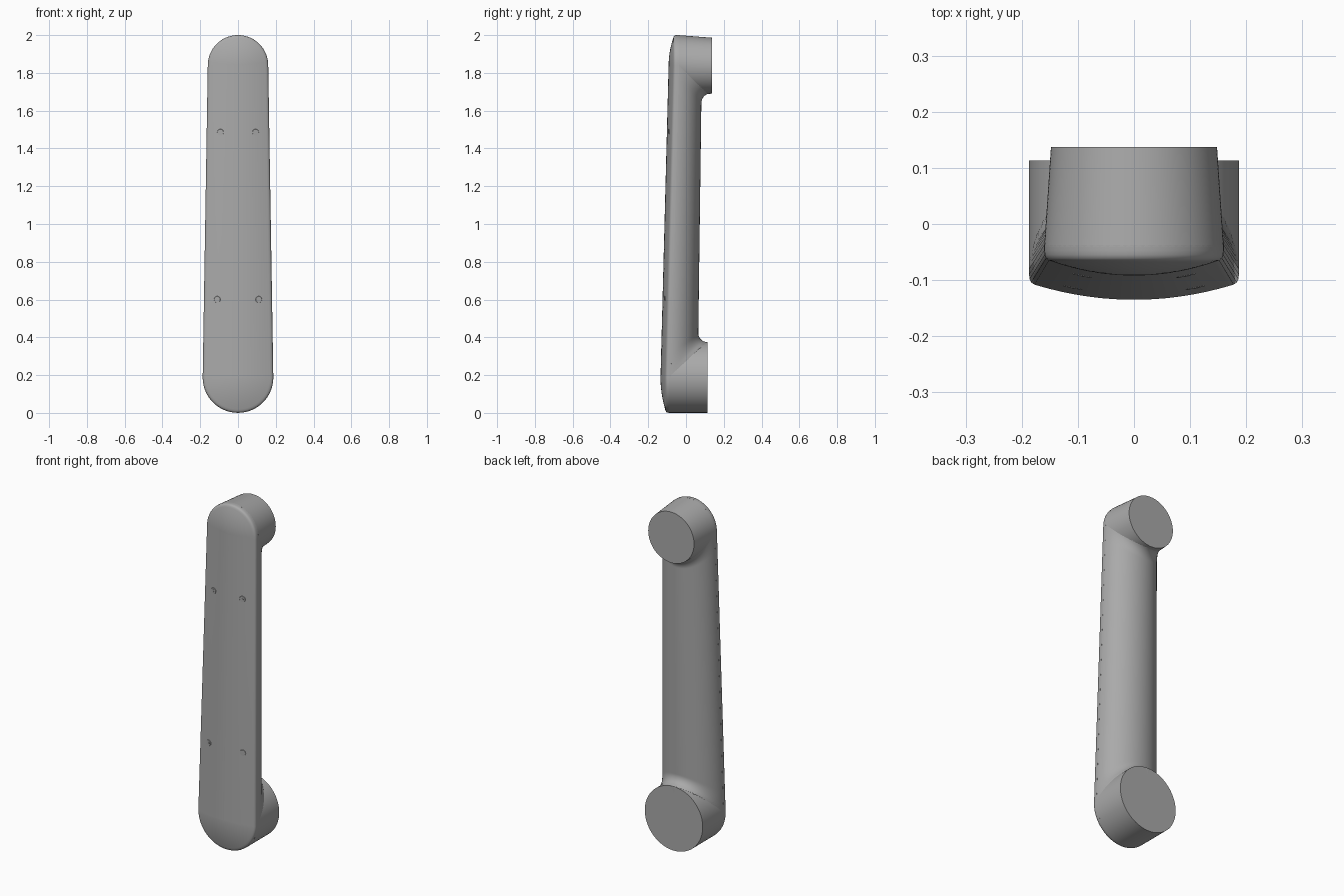
import bpy, bmesh, math
from mathutils import Matrix, Vector

cube = bpy.data.objects.get("Cube")
if cube:
    bpy.data.objects.remove(cube)


def material(name, value):
    m = bpy.data.materials.new(name)
    m.use_nodes = True
    colour = (value, value, value, 1)
    m.diffuse_color = colour
    m.node_tree.nodes["Principled BSDF"].inputs["Base Color"].default_value = colour
    return m


GREY = material("satin grey", 0.4)

# Link layout: large joint at the bottom, small joint at the top
Z_LOW, Z_HIGH = 0.1875, 1.84
R_LOW, R_HIGH = 0.187, 0.16
CROWN = 0.03


def along(z, low, high):
    f = min(max((z - Z_LOW) / (Z_HIGH - Z_LOW), 0), 1)
    return low + (high - low) * f


def half_width(z):
    return along(z, R_LOW, R_HIGH)


def front_y(z):
    return along(z, -0.135, -0.092)


def finish(name, bm, angle=35):
    bmesh.ops.recalc_face_normals(bm, faces=bm.faces)
    mesh = bpy.data.meshes.new(name)
    bm.to_mesh(mesh)
    bm.free()
    mesh.materials.append(GREY)
    obj = bpy.data.objects.new(name, mesh)
    bpy.context.collection.objects.link(obj)
    bpy.ops.object.select_all(action="DESELECT")
    obj.select_set(True)
    bpy.context.view_layer.objects.active = obj
    bpy.ops.object.shade_smooth_by_angle(angle=math.radians(angle))
    return obj


def loft(rings, closed=True, caps=True):
    bm = bmesh.new()
    rows = [[bm.verts.new(p) for p in ring] for ring in rings]
    n = len(rows[0])
    for a, b in zip(rows, rows[1:]):
        for i in range(n if closed else n - 1):
            j = (i + 1) % n
            bm.faces.new((a[i], a[j], b[j], b[i]))
    if caps:
        bm.faces.new(rows[0])
        bm.faces.new(rows[-1])
    return bm


# Crowned front cover with a softly rounded rim
def cover_ring(t, drop):
    ring = []
    steps = 32
    for centre, radius, start in ((Z_HIGH, R_HIGH, 0), (Z_LOW, R_LOW, math.pi)):
        for k in range(steps + 1):
            a = start + math.pi * k / steps
            ring.append((t * radius * math.cos(a), front_y(centre) + drop,
                         centre + t * radius * math.sin(a)))
    return ring


rings = [cover_ring(t, CROWN * t * t) for t in [0.02] + [k / 10 for k in range(1, 10)]]
rings += [cover_ring(t, d) for t, d in ((0.95, 0.027), (0.98, 0.031), (0.995, 0.037), (1, 0.045), (1, 0.055))]
finish("front_cover", loft(rings))


# Round joint bosses with flat mounting faces
def boss(name, z0, r0, y0, z1, r1, y1):
    n = 96
    ring = lambda z, r, y: [(r * math.cos(math.tau * k / n), y, z + r * math.sin(math.tau * k / n))
                            for k in range(n)]
    finish(name, loft([ring(z0, r0, y0), ring(z1, r1, y1)]))


LOW_BACK, HIGH_BACK, HIGH_R = 0.113, 0.137, 0.148
boss("lower_joint_boss", Z_LOW, R_LOW, -0.09, Z_LOW, R_LOW, LOW_BACK)
boss("upper_joint_boss", Z_HIGH, R_HIGH, -0.04, 1.838, HIGH_R, HIGH_BACK)


# Rounded shaft back, blended into both bosses by a concave fillet
def fillet(x, z, centre, radius, size):
    d = min(max(math.hypot(x, z - centre) - radius, 0), size)
    return size - math.sqrt(size ** 2 - (size - d) ** 2)


def shaft_row(z):
    row = []
    edge = front_y(z) + 0.045
    back = along(z, 0.062, 0.084)
    for k in range(49):
        a = math.pi * k / 48
        x, s = half_width(z) * math.cos(a), max(math.sin(a), 0)
        y = edge + (back - edge) * s
        y += s * fillet(x, z, Z_LOW, R_LOW, LOW_BACK - 0.064)
        y += s * fillet(x, z, Z_HIGH, HIGH_R, HIGH_BACK - 0.086)
        row.append((x, min(y, along(z, LOW_BACK, HIGH_BACK) - 0.001), z))
    return row


levels = [Z_LOW + 0.26 * k / 60 for k in range(61)]
levels += [0.45 + 1.15 * k / 12 for k in range(1, 12)]
levels += [1.6 + (Z_HIGH - 1.6) * k / 60 for k in range(61)]
finish("shaft_back", loft([shaft_row(z) for z in levels], closed=False, caps=False), 60)


# Small flush cover screws: a thin rim around a socket plate
def screw(name, x, z):
    y = front_y(z) + CROWN * (x / half_width(z)) ** 2
    slope = 2 * CROWN * x / half_width(z) ** 2
    normal = Vector((slope, -1, -0.026)).normalized()
    place = Matrix.Translation((x, y, z)) @ normal.to_track_quat("Z", "Y").to_matrix().to_4x4()
    bm = bmesh.new()
    for sides, radius in ((24, 0.018), (6, 0.007)):
        height = 0.002 if sides == 24 else 0.004
        bmesh.ops.create_cone(bm, cap_ends=True, segments=sides, radius1=radius,
                              radius2=radius * 0.9, depth=height, matrix=place)
    finish(name, bm, 30)


for side, sign in (("left", 1), ("right", -1)):
    screw("upper_screw_" + side, sign * 0.093, 1.485)
    screw("lower_screw_" + side, sign * 0.11, 0.6)
